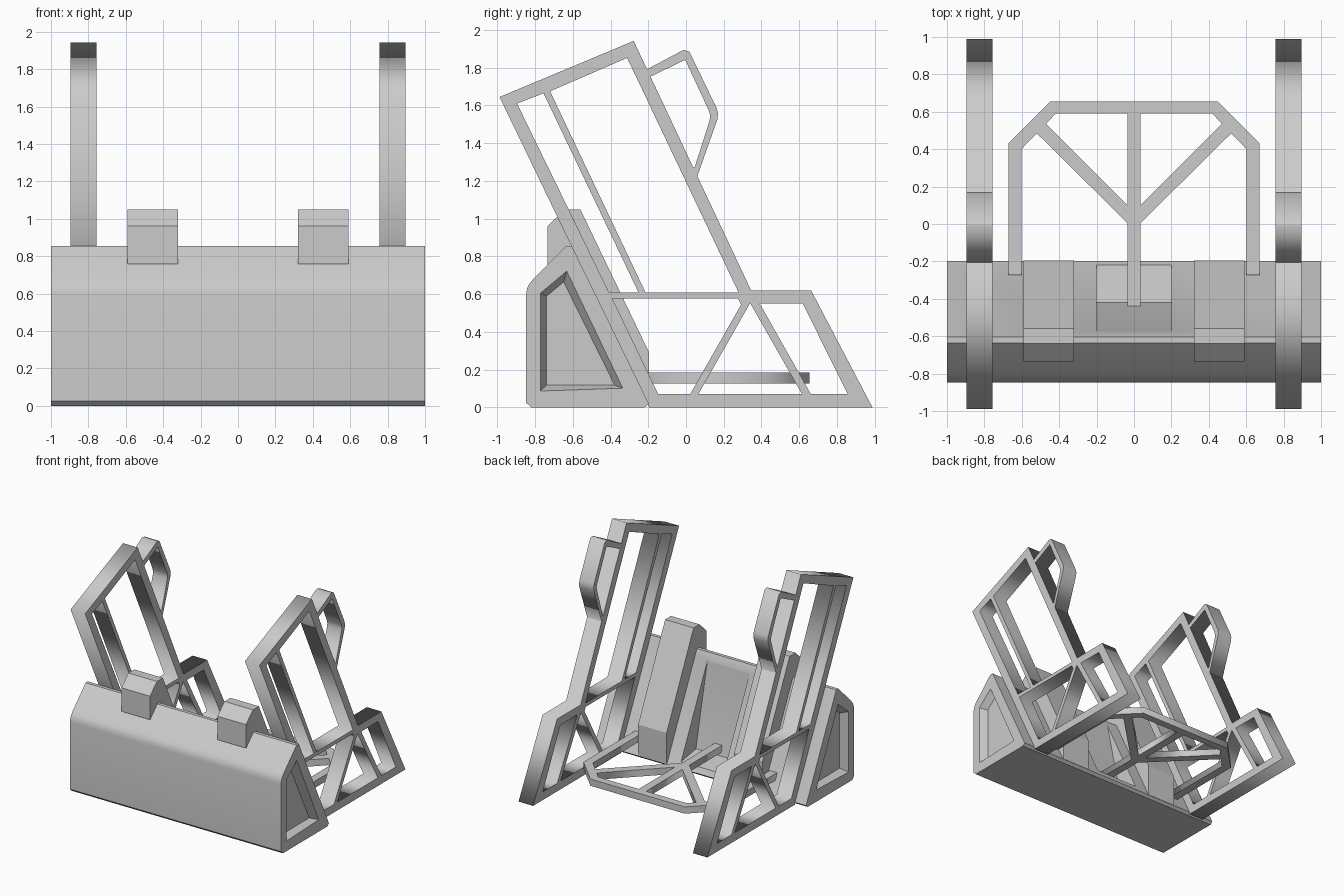
import bpy, bmesh, math
from mathutils import Matrix

if "Cube" in bpy.data.objects:
    bpy.data.objects.remove(bpy.data.objects["Cube"])

grey = bpy.data.materials.new("light grey")
grey.diffuse_color = (0.6, 0.6, 0.6, 1)
grey.use_nodes = True
grey.node_tree.nodes["Principled BSDF"].inputs["Base Color"].default_value = grey.diffuse_color

# local x, y, z -> world y, z, x
SIDEWAYS = Matrix(((0, 0, 1, 0), (1, 0, 0, 0), (0, 1, 0, 0), (0, 0, 0, 1)))


def select_only(ob):
    bpy.ops.object.select_all(action='DESELECT')
    ob.select_set(True)
    bpy.context.view_layer.objects.active = ob


def plate(name, loops, centre, thick, sideways=True):
    """Extrude an outline (first loop) with holes (other loops)."""
    cu = bpy.data.curves.new(name, 'CURVE')
    cu.dimensions = '2D'
    cu.fill_mode = 'BOTH'
    cu.extrude = thick / 2
    for loop in loops:
        sp = cu.splines.new('POLY')
        sp.points.add(len(loop) - 1)
        for p, (a, b) in zip(sp.points, loop):
            p.co = (a, b, 0, 1)
        sp.use_cyclic_u = True
    ob = bpy.data.objects.new(name, cu)
    bpy.context.collection.objects.link(ob)
    move = Matrix.Translation((0, 0, centre))
    ob.matrix_world = SIDEWAYS @ move if sideways else move
    select_only(ob)
    bpy.ops.object.convert(target='MESH')
    ob = bpy.context.object
    ob.name = name
    bm = bmesh.new()
    bm.from_mesh(ob.data)
    bmesh.ops.remove_doubles(bm, verts=bm.verts, dist=0.0005)
    bmesh.ops.recalc_face_normals(bm, faces=bm.faces)
    bm.to_mesh(ob.data)
    bm.free()
    ob.data.materials.clear()
    ob.data.materials.append(grey)
    return ob


def prism(name, ring_a, xa, ring_b, xb):
    """Loft between two (y, z) rings lying at two x positions."""
    bm = bmesh.new()
    a = [bm.verts.new((xa, y, z)) for y, z in ring_a]
    b = [bm.verts.new((xb, y, z)) for y, z in ring_b]
    n = len(a)
    bm.faces.new(a)
    bm.faces.new(b[::-1])
    for i in range(n):
        j = (i + 1) % n
        bm.faces.new((a[j], a[i], b[i], b[j]))
    bmesh.ops.recalc_face_normals(bm, faces=bm.faces)
    me = bpy.data.meshes.new(name)
    bm.to_mesh(me)
    bm.free()
    me.materials.append(grey)
    ob = bpy.data.objects.new(name, me)
    bpy.context.collection.objects.link(ob)
    return ob


def cut(target, cutter):
    m = target.modifiers.new("cut", 'BOOLEAN')
    m.operation = 'DIFFERENCE'
    m.solver = 'EXACT'
    m.object = cutter
    select_only(target)
    bpy.ops.object.modifier_apply(modifier=m.name)
    bpy.data.objects.remove(cutter)


# Main hull with rounded front shoulder
hull_profile = [(-0.847, 0.025), (-0.82, 0), (-0.22, 0), (-0.197, 0.02), (-0.605, 0.855),
                (-0.635, 0.855), (-0.81, 0.68), (-0.83, 0.655), (-0.842, 0.63), (-0.847, 0.60)]
hull = prism("hull", hull_profile, -1, hull_profile, 1)

# Tapered recess in each end of the hull
rim = [(-0.772, 0.088), (-0.772, 0.605), (-0.632, 0.722), (-0.335, 0.102)]
floor = [(-0.738, 0.118), (-0.738, 0.59), (-0.648, 0.665), (-0.378, 0.118)]
for s in (-1, 1):
    # extend the taper slightly past the end face
    past = [(y + (y - v) * 0.1, z + (z - w) * 0.1) for (y, z), (v, w) in zip(rim, floor)]
    cut(hull, prism("recess_cutter", past, s * 1.006, floor, s * 0.94))

# Wedge-shaped niche in the sloping back
niche = [(-0.575, 0.793), (-0.42, 0.10), (-0.22, 0.067), (0.0, 0.05), (-0.3, 0.9), (-0.58, 0.9)]
cut(hull, prism("niche_cutter", niche, -0.2, niche, 0.2))
select_only(hull)
bpy.ops.object.shade_smooth_by_angle(angle=math.radians(30))

# Blocks wrapped over the hull
block = [(-0.735, 0.76), (-0.735, 0.96), (-0.64, 1.05), (-0.56, 1.05),
         (-0.195, 0.29), (-0.195, 0.02), (-0.3, 0.02)]

# Side frame outline followed by its openings
frame = [
    [(-0.988, 1.645), (-0.277, 1.942), (0.345, 0.62), (0.663, 0.62), (0.988, 0), (-0.195, 0)],
    [(-0.895, 1.61), (-0.755, 1.665), (-0.252, 0.61), (-0.408, 0.61)],
    [(-0.72, 1.675), (-0.312, 1.852), (0.278, 0.61), (-0.215, 0.61)],
    [(-0.39, 0.577), (0.275, 0.577), (0.292, 0.545), (0.022, 0.07), (-0.147, 0.07)],
    [(0.34, 0.553), (0.065, 0.07), (0.615, 0.07)],
    [(0.39, 0.552), (0.618, 0.552), (0.857, 0.07), (0.662, 0.07)],
]

# Bent loop on the rear bar of each frame
hoop = [(-0.21, 1.79), (-0.012, 1.895), (0.018, 1.885), (0.163, 1.585), (0.17, 1.555),
        (0.166, 1.525), (0.06, 1.225), (0.03, 1.28), (0.045, 1.27), (0.125, 1.52),
        (0.128, 1.545), (0.122, 1.57), (-0.004, 1.842), (-0.19, 1.752)]

for s, side in ((-1, "left"), (1, "right")):
    prism(side + "_block", block, s * 0.32, block, s * 0.59)
    plate(side + "_frame", frame, s * 0.826, 0.138)
    plate(side + "_hoop", [hoop], s * 0.826, 0.138)

# Flat spoked bracket at the back
half = [(0.035, -0.445), (0.035, 0.005), (0.52, 0.485), (0.602, 0.4), (0.602, -0.272),
        (0.672, -0.272), (0.672, 0.43), (0.447, 0.655)]
gap = [(0.035, 0.1), (0.035, 0.59), (0.42, 0.59), (0.47, 0.535)]
mirror = lambda pts: [(-x, y) for x, y in reversed(pts)]
plate("rear_bracket", [half + mirror(half), gap, mirror(gap)], 0.157, 0.058, sideways=False)
